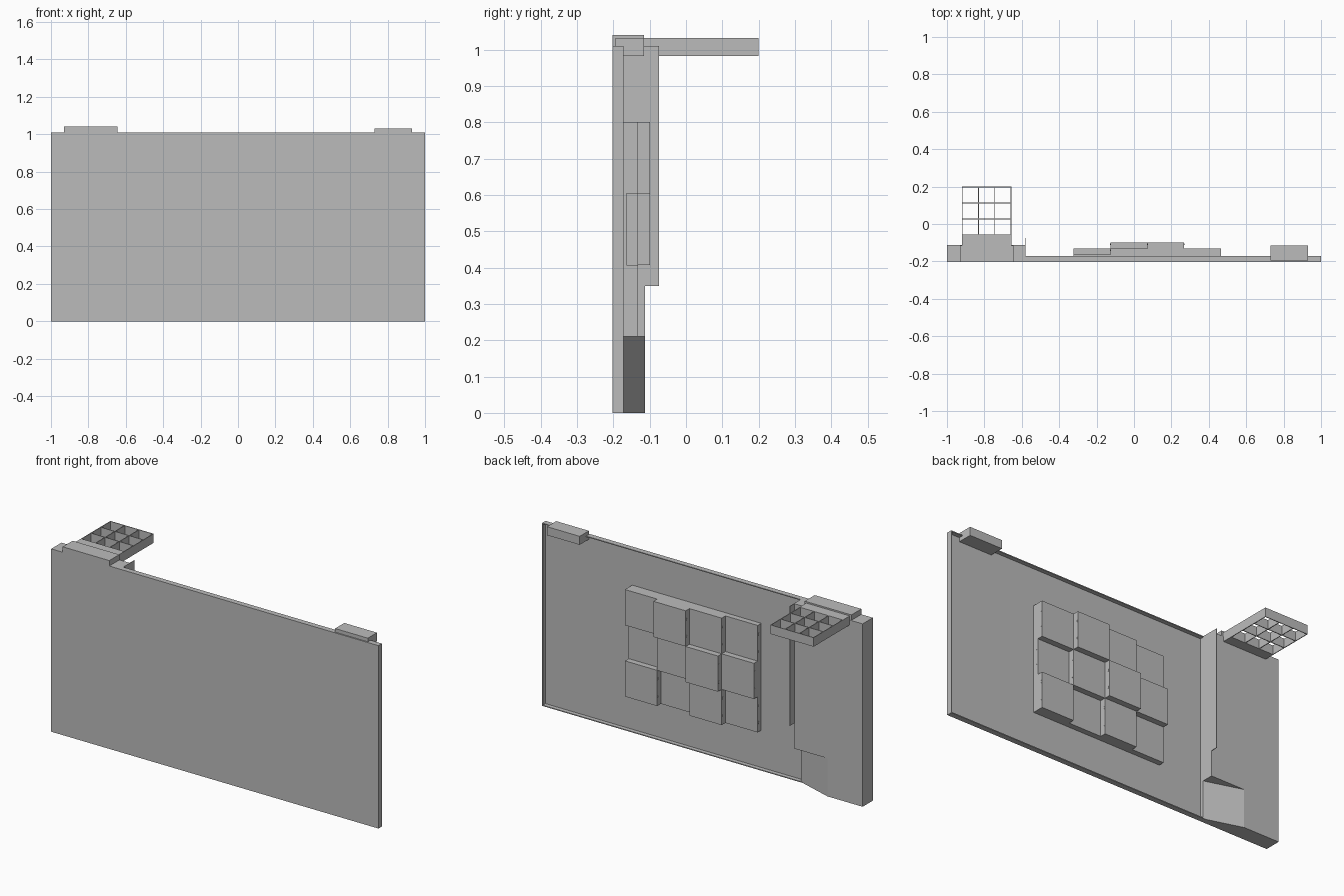
import bpy
import bmesh
import math
from mathutils import Matrix

cube = bpy.data.objects.get("Cube")
if cube:
    bpy.data.objects.remove(cube, do_unlink=True)

grey = bpy.data.materials.new("plain_grey")
grey.use_nodes = True
grey.diffuse_color = (0.5, 0.5, 0.5, 1)
grey.node_tree.nodes["Principled BSDF"].inputs["Base Color"].default_value = (0.5, 0.5, 0.5, 1)


def finish(name, bm):
    bmesh.ops.recalc_face_normals(bm, faces=bm.faces[:])
    mesh = bpy.data.meshes.new(name)
    bm.to_mesh(mesh)
    bm.free()
    mesh.materials.append(grey)
    obj = bpy.data.objects.new(name, mesh)
    bpy.context.collection.objects.link(obj)
    return obj


def add_box(bm, x, y, z):
    """Box from (low, high) ranges on each axis."""
    centre = [(a + b) / 2 for a, b in (x, y, z)]
    size = [b - a for a, b in (x, y, z)]
    matrix = Matrix.Translation(centre) @ Matrix.Diagonal((*size, 1))
    bmesh.ops.create_cube(bm, size=1, matrix=matrix)


def box(name, x, y, z):
    bm = bmesh.new()
    add_box(bm, x, y, z)
    return finish(name, bm)


def prism(name, plan, low, high):
    """Plan outline in x, y raised from low to high."""
    bm = bmesh.new()
    face = bm.faces.new([bm.verts.new((x, y, low)) for x, y in plan])
    raised = bmesh.ops.extrude_face_region(bm, geom=[face])["geom"]
    verts = [v for v in raised if isinstance(v, bmesh.types.BMVert)]
    bmesh.ops.translate(bm, verts=verts, vec=(0, 0, high - low))
    return finish(name, bm)


FRONT, FLOOR, RIM, THICK = -0.202, -0.195, -0.172, -0.113
TOP = 1.01
WALL = 0.005

# Shallow panel with a folded rim
box("panel_skin", (-1, 1), (FRONT, FLOOR), (0, TOP))
bm = bmesh.new()
add_box(bm, (-1, 1), (FRONT, RIM), (0, WALL))
add_box(bm, (-1, 1), (FRONT, RIM), (TOP - WALL, TOP))
add_box(bm, (1 - WALL, 1), (FRONT, RIM), (0, TOP))
finish("panel_rim", bm)

# Thick end section, with a ramp at its foot
STEP, RAMP_END, RAMP_TOP = -0.58, -0.785, 0.21
prism("thick_end", [(-1, FRONT), (STEP, FRONT), (STEP, THICK), (-1, THICK)], RAMP_TOP, TOP)
prism("foot_ramp", [(-1, FRONT), (STEP, FRONT), (STEP, RIM - 0.004),
                    (RAMP_END, THICK), (-1, THICK)], 0, RAMP_TOP)
box("side_fin", (STEP - 0.003, STEP), (FLOOR, -0.074), (0.35, TOP))

# Stepped tiles: rows from the bottom up, columns from -x to +x
LEVELS = [(0, 1, 0, 1), (1, 2, 1, 0), (0, 1, 2, 1)]
PITCH = 0.197
for row, levels in enumerate(LEVELS):
    for column, level in enumerate(levels):
        x = -0.323 + column * PITCH
        z = 0.21 + row * PITCH
        y = -0.164 + level * 0.0325
        bm = bmesh.new()
        add_box(bm, (x, x + PITCH), (FLOOR, y), (z, z + PITCH))
        # Small pegs showing on the open sides
        for share in (0.26, 0.74):
            place = Matrix.Translation((x + PITCH / 2, y - 0.008, z + share * PITCH))
            place = place @ Matrix.Rotation(math.pi / 2, 4, "Y") @ Matrix.Diagonal((2, 1, 1, 1))
            bmesh.ops.create_cone(bm, cap_ends=True, segments=10, radius1=0.004,
                                  radius2=0.004, depth=PITCH + 0.002, matrix=place)
        finish("tile_%d_%d" % (row + 1, column + 1), bm)

# Small box on the top edge
box("top_box", (0.73, 0.93), (-0.195, -0.115), (0.983, 1.03))

# Tray mount over the thick end
box("tray_mount", (-0.93, -0.645), (FRONT, -0.115), (0.983, 1.04))
LEFT, RIGHT, BACK, INNER = -0.92, -0.655, 0.2, -0.06
TRAY_Z = (0.982, 1.032)
box("tray_base", (LEFT, RIGHT), (-0.12, INNER), TRAY_Z)

# Open grid tray, three cells by three
bm = bmesh.new()
thin = 0.004
for i in range(4):
    x = LEFT + i * (RIGHT - LEFT - thin) / 3
    y = INNER + i * (BACK - INNER - thin) / 3
    add_box(bm, (x, x + thin), (INNER, BACK), TRAY_Z)
    add_box(bm, (LEFT, RIGHT), (y, y + thin), TRAY_Z)
finish("grid_tray", bm)
